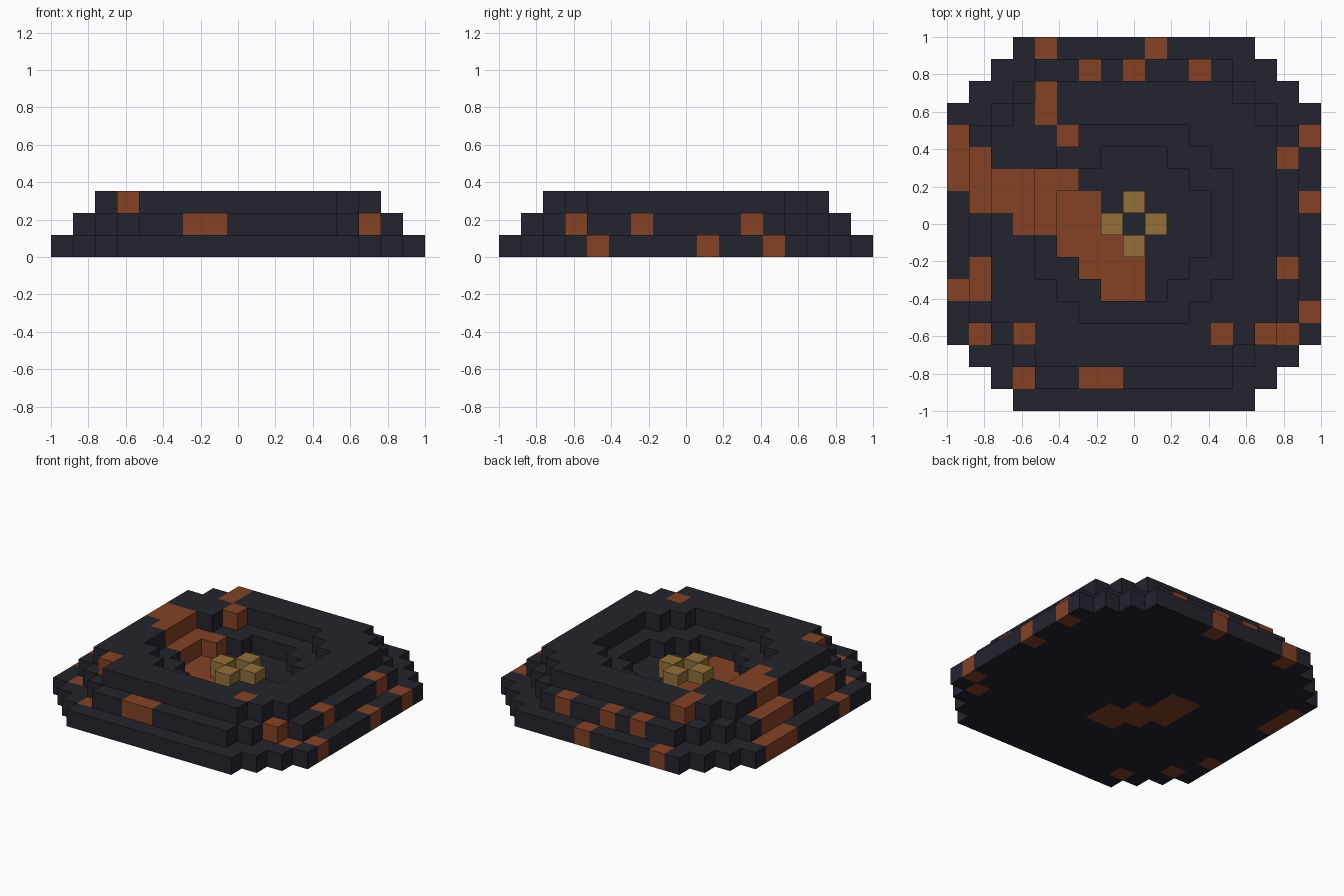
import bpy
import bmesh
from mathutils import Vector

cube = bpy.data.objects.get("Cube")
if cube:
    bpy.data.objects.remove(cube)

CELL = 2 / 17


def material(name, colour):
    m = bpy.data.materials.new(name)
    m.use_nodes = True
    m.diffuse_color = (*colour, 1)
    m.node_tree.nodes["Principled BSDF"].inputs["Base Color"].default_value = (*colour, 1)
    return m


dark = material("dark stone", (0.017, 0.017, 0.026))
rust = material("rust orange", (0.227, 0.053, 0.018))
gold = material("dull gold", (0.29, 0.162, 0.04))


def octagon(reach, diagonal):
    """Cells of a square with stepped corners."""
    span = range(-reach, reach + 1)
    return {(i, j) for i in span for j in span if abs(i) + abs(j) <= diagonal}


def run(i, low, high):
    """A column of cells along y."""
    return {(i, j) for j in range(low, high + 1)}


# Stepped terraces with a stepped bowl cut into the upper two
base = octagon(8, 13)
middle = octagon(7, 11) - octagon(3, 4)
rim = octagon(6, 10) - octagon(4, 6)
crystals = {(1, 0), (-1, 0), (0, 1), (0, -1)}

# Rust patches: a flow from the left side into the bowl, plus scattered cells
base_rust = (run(-8, 2, 4) | run(-3, -1, 1) | run(-2, -2, 1) | run(-1, -3, -1) | run(0, -3, -2)
             | {(-8, -3), (-7, -5), (-5, -7), (-4, 8), (1, 8), (8, 4), (8, 1), (8, -4), (7, -5)})
middle_rust = (run(-7, 1, 3) | run(-4, 0, 2) | run(-7, -3, -2)
               | {(-3, 2), (-2, -7), (-1, -7), (-2, 7), (0, 7), (3, 7), (7, 3), (7, -2), (6, -5)})
rim_rust = (run(-6, 1, 2) | run(-5, 0, 2) | run(-4, 5, 6) | {(-3, 4), (-5, -5), (4, -5)})

solid = {(i, j, k) for k, layer in enumerate((base, middle | crystals, rim)) for i, j in layer}
DIRECTIONS = [Vector(d) * s for d in ((1, 0, 0), (0, 1, 0), (0, 0, 1)) for s in (1, -1)]


def build(name, cells, level, mats, painted=()):
    """Mesh the exposed faces of one layer of blocks."""
    bm = bmesh.new()
    for i, j in sorted(cells):
        centre = Vector((i, j, level + 0.5))
        for d in DIRECTIONS:
            if (i + int(d.x), j + int(d.y), level + int(d.z)) in solid:
                continue
            u = Vector((d.y, d.z, d.x))
            v = d.cross(u)
            corners = [centre + (d + a * u + b * v) / 2
                       for a, b in ((-1, -1), (1, -1), (1, 1), (-1, 1))]
            face = bm.faces.new([bm.verts.new(c * CELL) for c in corners])
            face.material_index = int((i, j) in painted)
    bmesh.ops.remove_doubles(bm, verts=bm.verts, dist=CELL / 100)
    mesh = bpy.data.meshes.new(name)
    bm.to_mesh(mesh)
    bm.free()
    for m in mats:
        mesh.materials.append(m)
    bpy.context.collection.objects.link(bpy.data.objects.new(name, mesh))


build("base_terrace", base, 0, (dark, rust), base_rust)
build("middle_terrace", middle, 1, (dark, rust), middle_rust)
build("rim_terrace", rim, 2, (dark, rust), rim_rust)
build("gold_blocks", crystals, 1, (gold,))
